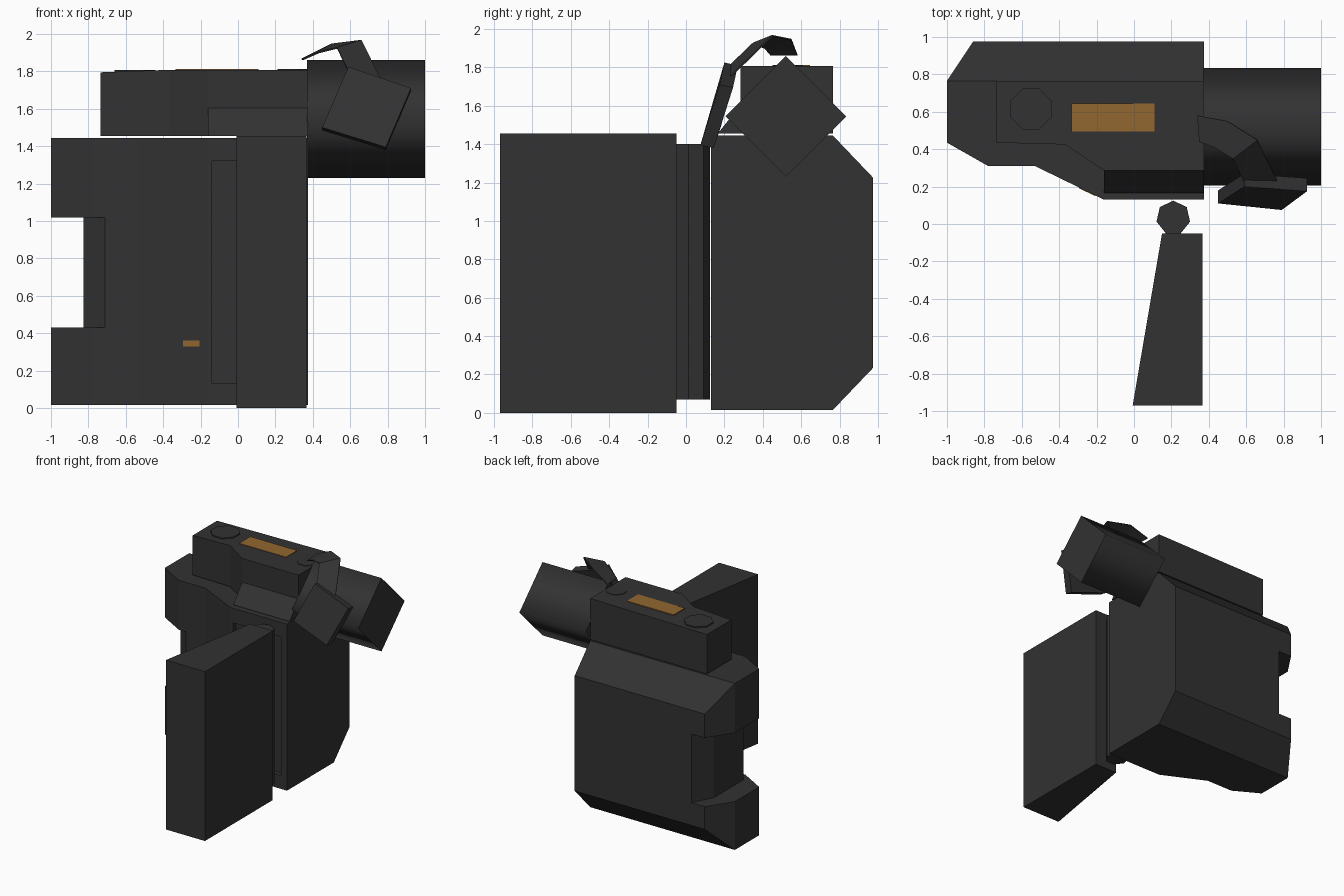
import bpy, bmesh, math
from mathutils import Vector

if "Cube" in bpy.data.objects:
    bpy.data.objects.remove(bpy.data.objects["Cube"])


def material(name, rgb):
    m = bpy.data.materials.new(name)
    m.diffuse_color = (*rgb, 1)
    m.use_nodes = True
    m.node_tree.nodes["Principled BSDF"].inputs["Base Color"].default_value = m.diffuse_color
    return m


BLACK = material("charcoal plastic", (0.032, 0.032, 0.032))
GOLD = material("gold label", (0.29, 0.135, 0.03))


def make(name, bm, mat=BLACK):
    bmesh.ops.recalc_face_normals(bm, faces=bm.faces)
    me = bpy.data.meshes.new(name)
    bm.to_mesh(me)
    bm.free()
    me.materials.append(mat)
    ob = bpy.data.objects.new(name, me)
    bpy.context.collection.objects.link(ob)
    return ob


def extrude(points, offset):
    """Closed prism from 3D outline points."""
    bm = bmesh.new()
    f = bm.faces.new([bm.verts.new(p) for p in points])
    r = bmesh.ops.extrude_face_region(bm, geom=[f], use_keep_orig=True)
    verts = [g for g in r["geom"] if isinstance(g, bmesh.types.BMVert)]
    bmesh.ops.translate(bm, verts=verts, vec=Vector(offset))
    return bm


def plan(outline, z0, z1):
    return extrude([(x, y, z0) for x, y in outline], (0, 0, z1 - z0))


def rect(x0, x1, y0, y1):
    return [(x0, y0), (x1, y0), (x1, y1), (x0, y1)]


def ring(cx, cy, r, n, turn=0.0):
    return [(cx + r * math.cos(turn + math.tau * i / n),
             cy + r * math.sin(turn + math.tau * i / n)) for i in range(n)]


def cut(ob, cutter):
    mod = ob.modifiers.new("cut", "BOOLEAN")
    mod.operation = "DIFFERENCE"
    mod.solver = "EXACT"
    mod.object = cutter
    dg = bpy.context.evaluated_depsgraph_get()
    me = bpy.data.meshes.new_from_object(ob.evaluated_get(dg))
    ob.modifiers.clear()
    ob.data = me
    bpy.data.objects.remove(cutter)


# Main body: plan outline with the rear edges chamfered top and bottom
bm = plan([(0.375, 0.13), (-0.16, 0.13), (-0.53, 0.31), (-0.78, 0.31),
           (-1, 0.435), (-1, 0.765), (-0.86, 0.975), (0.375, 0.975)], 0.015, 1.445)
for z, s in ((1.445, 1), (0.015, -1)):
    r = bmesh.ops.bisect_plane(bm, geom=bm.verts[:] + bm.edges[:] + bm.faces[:],
                               plane_co=(0, 0.765, z), plane_no=(0, 0.22, 0.21 * s),
                               clear_outer=True)
    bmesh.ops.holes_fill(bm, edges=[e for e in bm.edges if e.is_boundary])
bmesh.ops.remove_doubles(bm, verts=bm.verts, dist=1e-4)
body = make("camera_body", bm)

# Side grip notch and the recess behind the hinge
cut(body, make("notch_cutter", plan(
    [(-1.2, 0.0), (-0.71, 0.0), (-0.71, 0.31), (-0.825, 0.40), (-0.825, 0.80),
     (-0.73, 0.98), (-0.73, 1.2), (-1.2, 1.2)], 0.43, 1.02)))
cut(body, make("recess_cutter", plan(rect(-0.14, 0.32, 0.0, 0.17), 0.13, 1.32)))

# Top housing, dropping slightly at the left end
bm = plan([(0.375, 0.285), (-0.16, 0.285), (-0.37, 0.425), (-0.735, 0.435),
           (-0.735, 0.765), (0.375, 0.765)], 1.455, 1.808)
for v in bm.verts:
    if v.co.x < -0.7 and v.co.z > 1.7:
        v.co.z = 1.795
make("top_housing", bm)

# Sloped front lip of the housing
make("housing_slope", extrude([(-0.16, 0.165, 1.455), (-0.16, 0.29, 1.455),
                               (-0.16, 0.29, 1.61)], (0.535, 0, 0)))

# Round buttons and gold labels
make("left_button", plan(ring(-0.55, 0.615, 0.118, 8, math.pi / 8), 1.797, 1.808))
make("right_button", plan(ring(0.29, 0.53, 0.085, 8, math.pi / 8), 1.80, 1.812))
make("top_label", plan(rect(-0.335, 0.11, 0.495, 0.645), 1.804, 1.812), GOLD)
label = extrude([(-0.295, 0, 0.33), (-0.205, 0, 0.33), (-0.205, 0, 0.362),
                 (-0.295, 0, 0.362)], (0, 0.006, 0))
for v in label.verts:  # follow the slanted front wall
    v.co.y += 0.13 + (-0.16 - v.co.x) * 0.18 / 0.37 - 0.004
make("front_label", label, GOLD)

# Lens barrel: four-sided, smooth shaded along its length
lens = make("lens_barrel", extrude(
    [(0.37, y, z) for y, z in ring(0.52, 1.545, 0.315, 4)], (0.63, 0, 0)))
for p in lens.data.polygons:
    p.use_smooth = abs(p.normal.x) < 0.5
for e in lens.data.edges:
    a, b = (lens.data.vertices[i].co for i in e.vertices)
    e.use_edge_sharp = abs(a.x - b.x) < 0.01

# Lens cap hanging on its strap
make("lens_cap", extrude([(0.59, 0.20, 1.825), (0.925, 0.175, 1.71),
                          (0.79, 0.075, 1.395), (0.45, 0.11, 1.50)],
                         (0, 0.07, -0.015)))
bm = bmesh.new()
outer = [(0.34, 0.58, 1.865), (0.50, 0.55, 1.945), (0.66, 0.45, 1.965), (0.77, 0.22, 1.74)]
inner = [(0.35, 0.44, 1.865), (0.43, 0.41, 1.90), (0.53, 0.35, 1.925), (0.59, 0.22, 1.80)]
rows = [(bm.verts.new(a), bm.verts.new(b)) for a, b in zip(outer, inner)]
for p, q in zip(rows, rows[1:]):
    bm.faces.new((p[0], q[0], q[1], p[1]))
strap = make("cap_strap", bm)
mod = strap.modifiers.new("thickness", "SOLIDIFY")
mod.thickness = 0.008
mod.offset = 0

# Hinge post and wedge-shaped flip screen
make("screen_hinge", plan(ring(0.21, 0.033, 0.092, 7, math.pi / 2), 0.07, 1.40))
make("flip_screen", plan([(0.15, -0.05), (0.365, -0.05), (0.365, -0.97),
                          (-0.007, -0.97)], 0.0, 1.455))
